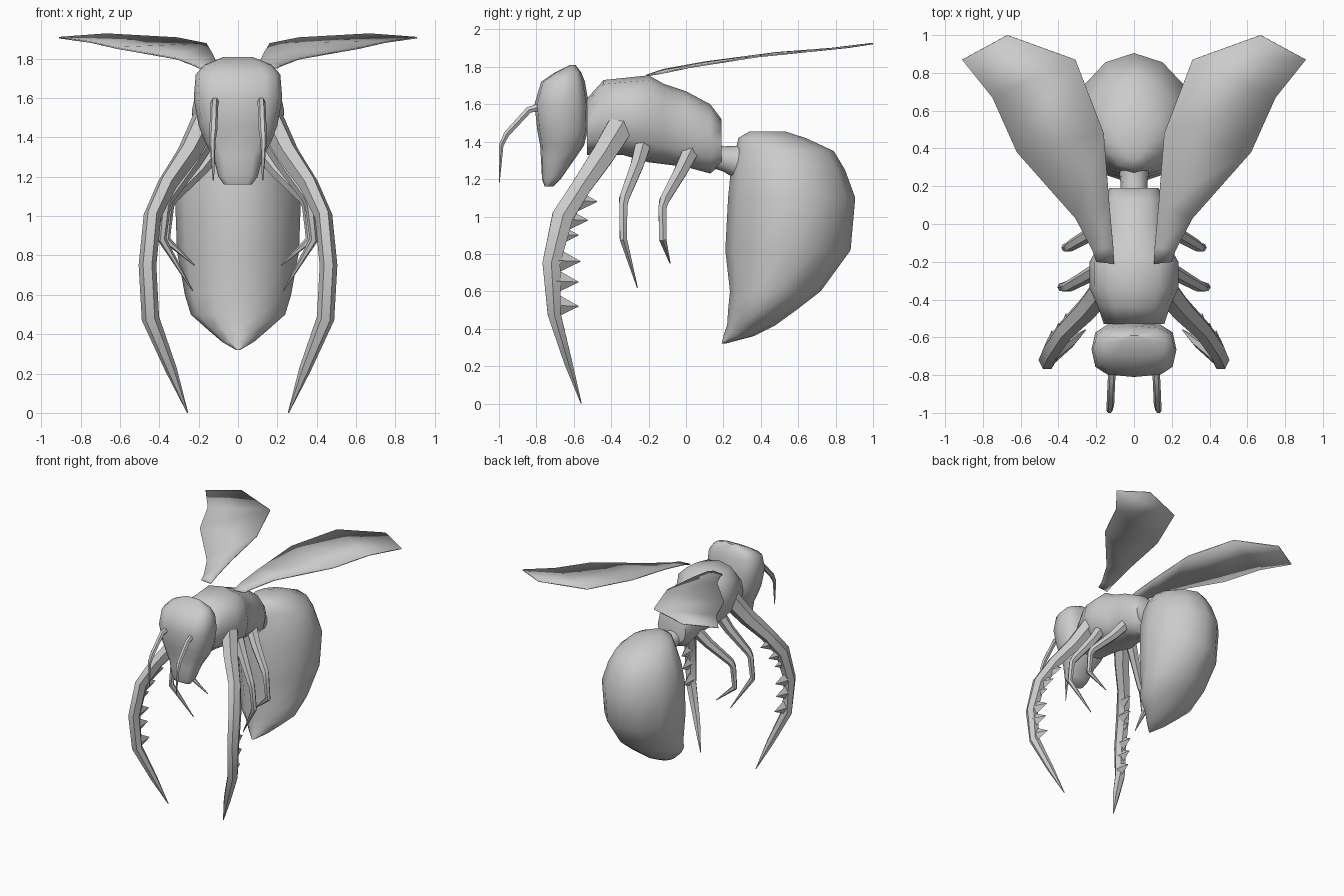
import bpy, bmesh, math
from mathutils import Vector

cube = bpy.data.objects.get("Cube")
if cube:
    bpy.data.objects.remove(cube, do_unlink=True)

SIDES = 12
grey = bpy.data.materials.new("plain grey")
grey.use_nodes = True
grey.diffuse_color = (0.6, 0.6, 0.6, 1)
grey.node_tree.nodes["Principled BSDF"].inputs["Base Color"].default_value = grey.diffuse_color


def finish(name, bm, angle):
    bmesh.ops.recalc_face_normals(bm, faces=bm.faces)
    mesh = bpy.data.meshes.new(name)
    bm.to_mesh(mesh)
    bm.free()
    mesh.materials.append(grey)
    obj = bpy.data.objects.new(name, mesh)
    bpy.context.collection.objects.link(obj)
    bpy.ops.object.select_all(action='DESELECT')
    obj.select_set(True)
    bpy.context.view_layer.objects.active = obj
    bpy.ops.object.shade_smooth_by_angle(angle=math.radians(angle))
    return obj


def skin(bm, rings):
    """Join rings of points with quads and close both ends."""
    loops = [[bm.verts.new(p) for p in ring] for ring in rings]
    count = len(loops[0])
    for a, b in zip(loops, loops[1:]):
        for i in range(count):
            j = (i + 1) % count
            bm.faces.new((a[i], a[j], b[j], b[i]))
    bm.faces.new(loops[0])
    bm.faces.new(loops[-1])


def oval(centre, u, v, sides, power):
    points = []
    for i in range(sides):
        a = math.tau * i / sides
        c, s = math.cos(a), math.sin(a)
        points.append(centre + u * math.copysign(abs(c) ** (2 / power), c)
                      + v * math.copysign(abs(s) ** (2 / power), s))
    return points


def body(name, rows, upright, power):
    """Rows hold: station, near limit, far limit, half width."""
    rings = []
    for at, low, high, width in rows:
        mid, half = (low + high) / 2, (high - low) / 2
        centre = Vector((0, mid, at)) if upright else Vector((0, at, mid))
        depth = Vector((0, half, 0)) if upright else Vector((0, 0, half))
        rings.append(oval(centre, Vector((width, 0, 0)), depth, SIDES, power))
    bm = bmesh.new()
    skin(bm, rings)
    return finish(name, bm, 50)


def limb(bm, side, rows, sides=6):
    """Rows hold: x, y, z, half width, half depth."""
    path = [Vector((side * r[0], r[1], r[2])) for r in rows]
    rings = []
    for i, row in enumerate(rows):
        along = (path[min(i + 1, len(path) - 1)] - path[max(i - 1, 0)]).normalized()
        v = Vector((1, 0, 0)).cross(along).normalized()
        u = along.cross(v)
        rings.append(oval(path[i], u * row[3], v * row[4], sides, 2))
    skin(bm, rings)


# Body masses
body("abdomen", [
    (.32, .19, .21, .01), (.36, .2, .36, .08), (.42, .22, .48, .15),
    (.5, .225, .59, .24), (.6, .235, .72, .27), (.82, .21, .88, .31),
    (1.1, .225, .905, .32), (1.25, .24, .85, .28), (1.35, .265, .79, .23),
    (1.42, .28, .64, .16), (1.455, .34, .53, .06)], True, 1.85)
body("thorax", [
    (-.53, 1.33, 1.63, .16), (-.44, 1.33, 1.73, .19), (-.34, 1.33, 1.74, .235),
    (-.2, 1.29, 1.755, .235), (-.12, 1.28, 1.71, .19), (0, 1.265, 1.67, .17),
    (.13, 1.23, 1.6, .16), (.19, 1.28, 1.52, .13)], False, 2.4)
body("waist", [(.14, 1.26, 1.4, .08), (.2, 1.24, 1.375, .07), (.3, 1.18, 1.38, .08)], False, 2)
body("head", [
    (1.16, -.755, -.71, .07), (1.2, -.77, -.67, .1), (1.3, -.775, -.6, .125),
    (1.38, -.78, -.545, .17), (1.46, -.795, -.525, .2), (1.6, -.81, -.52, .225),
    (1.72, -.775, -.54, .215), (1.77, -.7, -.56, .17), (1.81, -.62, -.59, .07)], True, 3)

# Limb paths
CLAW = [(.16, -.34, 1.5, .07, .08), (.25, -.45, 1.32, .06, .07),
        (.36, -.56, 1.16, .05, .06), (.435, -.66, 1, .045, .065),
        (.46, -.72, .75, .045, .055), (.445, -.705, .48, .045, .04),
        (.34, -.63, .22, .03, .025), (.256, -.56, 0, .003, .003)]
TEETH = [(.36, -.475, 1.08), (.4, -.525, .98), (.425, -.575, .9),
         (.435, -.565, .76), (.435, -.575, .65), (.42, -.575, .52)]
MIDDLE = [(.14, -.22, 1.42, .05, .05), (.22, -.26, 1.28, .04, .04),
          (.345, -.33, 1.1, .03, .03), (.365, -.335, 1.06, .025, .025),
          (.385, -.335, .88, .022, .022), (.23, -.26, .62, .003, .003)]
HIND = [(.1, .03, 1.36, .05, .05), (.19, -.03, 1.24, .04, .04),
        (.335, -.115, 1.09, .03, .03), (.35, -.125, 1.05, .025, .025),
        (.365, -.125, .88, .022, .022), (.22, -.085, .75, .003, .003)]
FEELER = [(.115, -.76, 1.59, .02, .025), (.12, -.84, 1.57, .02, .02),
          (.125, -.96, 1.44, .02, .018), (.13, -.988, 1.38, .016, .014),
          (.125, -.998, 1.18, .003, .002)]
# Wing ribs: inner edge point, outer edge point
WING = [((.105, -.21, 1.755), (.2, -.2, 1.755)), ((.11, -.12, 1.785), (.22, -.14, 1.765)),
        ((.13, .1, 1.825), (.31, .03, 1.8)), ((.16, .48, 1.875), (.62, .38, 1.855)),
        ((.31, .87, 1.905), (.75, .67, 1.885)), ((.67, 1, 1.925), (.91, .87, 1.907))]

for side, label in ((1, "left"), (-1, "right")):
    # Front claw with saw teeth along its rear edge
    bm = bmesh.new()
    limb(bm, side, CLAW)
    for x, y, z in TEETH:
        root = Vector((side * (x + .02), y - .12, z + .005))
        base = oval(root, Vector((.035, 0, 0)), Vector((0, 0, .065)), 4, 2)
        tip = Vector((side * x, y, z))
        skin(bm, [base, oval(tip, Vector((.002, 0, 0)), Vector((0, 0, .002)), 4, 2)])
    finish(label + "_front_claw", bm, 35)

    # Walking legs and feelers
    for part, rows in (("middle_leg", MIDDLE), ("hind_leg", HIND), ("feeler", FEELER)):
        bm = bmesh.new()
        limb(bm, side, rows)
        finish(label + "_" + part, bm, 35)

    # Thin wing
    bm = bmesh.new()
    ribs = [[bm.verts.new((side * x, y, z)) for x, y, z in rib] for rib in WING]
    for a, b in zip(ribs, ribs[1:]):
        bm.faces.new((a[0], a[1], b[1], b[0]) if side > 0 else (a[1], a[0], b[0], b[1]))
    wing = finish(label + "_wing", bm, 30)
    thick = wing.modifiers.new("thickness", 'SOLIDIFY')
    thick.thickness = 0.008
    thick.offset = 0
